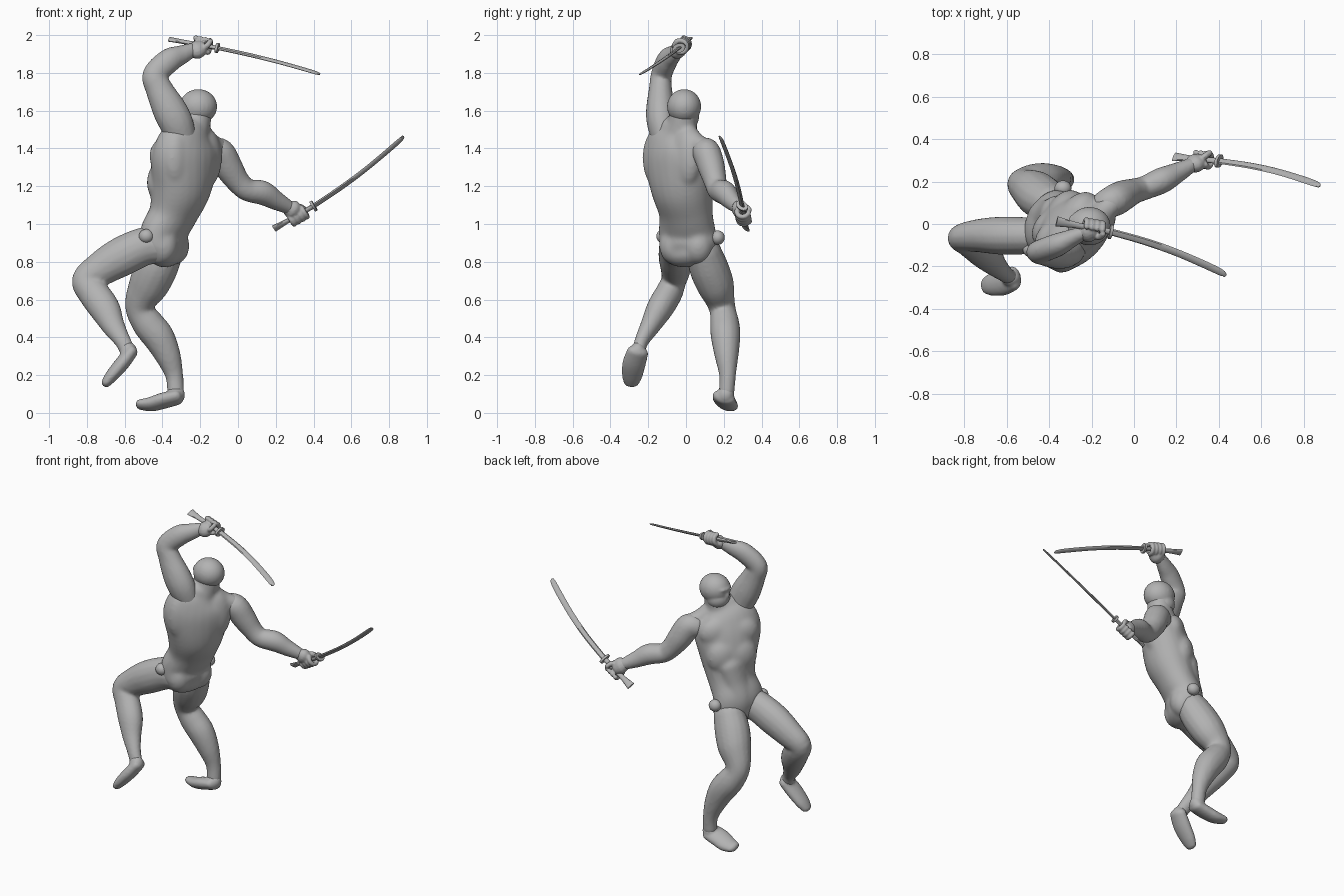
import bpy, bmesh, math
from mathutils import Vector, Matrix

if "Cube" in bpy.data.objects:
    bpy.data.objects.remove(bpy.data.objects["Cube"], do_unlink=True)

grey = bpy.data.materials.new("plain grey")
grey.use_nodes = True
grey.diffuse_color = (0.45, 0.45, 0.45, 1)
grey.node_tree.nodes["Principled BSDF"].inputs["Base Color"].default_value = grey.diffuse_color


def spline(pts, steps=5):
    """Smooth path through the points, every column interpolated."""
    p = [pts[0]] + list(pts) + [pts[-1]]
    out = []
    for a, b, c, d in zip(p, p[1:], p[2:], p[3:]):
        for k in range(steps):
            t = k / steps
            out.append([0.5 * (2 * v + (w - u) * t + (2 * u - 5 * v + 4 * w - x) * t * t
                               + (3 * v - u - 3 * w + x) * t ** 3)
                        for u, v, w, x in zip(a, b, c, d)])
    return out + [list(pts[-1])]


def tube(bm, pts, side=(0, 1, 0), flat=1.0, seg=16, dome=True):
    """Loft of ellipses; a point is x, y, z, radius or x, y, z, half width, half depth, yaw."""
    path = spline([p if len(p) > 4 else (*p[:3], p[3] * flat, p[3]) for p in pts])
    rings = []
    for i, p in enumerate(path):
        lo, hi = path[max(i - 1, 0)], path[min(i + 1, len(path) - 1)]
        t = (Vector(hi[:3]) - Vector(lo[:3])).normalized()
        s = Vector((math.cos(p[5]), math.sin(p[5]), 0)) if len(p) > 5 else Vector(side)
        s = (s - t * s.dot(t)).normalized()
        rings.append((Vector(p[:3]), s * p[3], t.cross(s) * p[4], t))
    if dome:
        for end, sign in ((0, -1), (-1, 1)):
            c, u, v, t = rings[end]
            r = min(u.length, v.length) * 0.8
            for a in (0.5, 1.0, 1.4):
                ring = (c + t * sign * r * math.sin(a), u * math.cos(a), v * math.cos(a), t)
                rings.insert(0, ring) if sign < 0 else rings.append(ring)
    loops = [[bm.verts.new(c + u * math.cos(k * math.tau / seg) + v * math.sin(k * math.tau / seg))
              for k in range(seg)] for c, u, v, t in rings]
    for a, b in zip(loops, loops[1:]):
        for k in range(seg):
            bm.faces.new((a[k], a[k - 1], b[k - 1], b[k]))
    bm.faces.new(loops[0])
    bm.faces.new(loops[-1])


def ball(bm, centre, radii, yaw=0.0):
    m = Matrix.Translation(centre) @ Matrix.Rotation(yaw, 4, 'Z') @ Matrix.Diagonal((*radii, 1))
    bmesh.ops.create_uvsphere(bm, u_segments=24, v_segments=14, radius=1, matrix=m)


def finish(bm, name, voxel=0.0, soften=5):
    bmesh.ops.recalc_face_normals(bm, faces=bm.faces)
    me = bpy.data.meshes.new(name)
    bm.to_mesh(me)
    bm.free()
    me.materials.append(grey)
    ob = bpy.data.objects.new(name, me)
    bpy.context.collection.objects.link(ob)
    if voxel:  # fuse the overlapping masses into one smooth skin
        r = ob.modifiers.new("fuse", 'REMESH')
        r.mode, r.voxel_size, r.use_smooth_shade = 'VOXEL', voxel, True
        s = ob.modifiers.new("soften", 'SMOOTH')
        s.factor, s.iterations = 0.5, soften
    else:
        bpy.ops.object.select_all(action='DESELECT')
        ob.select_set(True)
        bpy.context.view_layer.objects.active = ob
        bpy.ops.object.shade_smooth_by_angle(angle=math.radians(35))


# Torso, twisted from the hips to the shoulders
bm = bmesh.new()
tube(bm, [(-.375, .01, .84, .14, .085, 1.13), (-.385, .01, .88, .158, .106, 1.13),
          (-.395, .008, .95, .162, .112, 1.08), (-.345, 0, 1.05, .15, .12, 1.0),
          (-.305, -.02, 1.18, .174, .15, .88), (-.28, -.04, 1.34, .21, .143, .79),
          (-.265, -.045, 1.44, .19, .118, .79), (-.245, -.04, 1.50, .12, .085, .79)], seg=24)
# Neck and the slopes down to the shoulders
tube(bm, [(-.25, -.04, 1.45, .09), (-.225, -.02, 1.53, .08), (-.21, -.01, 1.6, .076)])
tube(bm, [(-.21, -.01, 1.50, .055), (-.15, .05, 1.43, .055), (-.10, .10, 1.40, .055)])
tube(bm, [(-.22, -.03, 1.50, .055), (-.27, -.08, 1.47, .06), (-.31, -.12, 1.45, .06)])


def on_body(x, y, yaw, side, front):
    return (x + math.cos(yaw) * side - math.sin(yaw) * front,
            y + math.sin(yaw) * side + math.cos(yaw) * front)


for s in (-1, 1):
    ball(bm, (*on_body(-.278, -.04, .79, s * .08, .062), 1.36), (.11, .07, .10), .79)    # chest
    ball(bm, (*on_body(-.305, -.02, .88, s * .055, .07), 1.22), (.105, .076, .12), .88)  # ribs
    ball(bm, (*on_body(-.275, -.04, .79, s * .10, -.05), 1.35), (.10, .065, .16), .79)   # blades
    ball(bm, (*on_body(-.385, .01, 1.13, s * .07, -.02), .885), (.08, .08, .10), 1.13)   # seat
# Abdomen
tube(bm, [(-.36, .035, 1.17, .085), (-.395, .03, 1.06, .075), (-.435, .025, .95, .07),
          (-.43, .02, .86, .06)], flat=1.2)
finish(bm, "torso", .01, 16)

# Head with jaw, brow and nose
bm = bmesh.new()
ball(bm, (-.21, -.01, 1.622), (.1, .091, .092))
ball(bm, (-.235, -.008, 1.565), (.075, .078, .07))
ball(bm, (-.275, -.008, 1.64), (.04, .06, .018))
ball(bm, (-.303, -.005, 1.595), (.016, .016, .026))
finish(bm, "head", .008)

# Arms
bm = bmesh.new()
tube(bm, [(-.29, -.11, 1.43, .075), (-.325, -.13, 1.53, .09), (-.365, -.135, 1.61, .09),
          (-.42, -.135, 1.72, .072), (-.44, -.13, 1.79, .066), (-.365, -.10, 1.865, .065),
          (-.30, -.07, 1.895, .052), (-.235, -.04, 1.925, .037)], flat=.85)
finish(bm, "raised_left_arm", .01)
bm = bmesh.new()
tube(bm, [(-.14, .09, 1.38, .072), (-.095, .11, 1.375, .079), (-.05, .135, 1.30, .076),
          (0, .155, 1.225, .064), (.05, .17, 1.18, .06), (.13, .205, 1.165, .065),
          (.2, .24, 1.125, .052), (.275, .28, 1.085, .036)], flat=.95)
finish(bm, "outstretched_right_arm", .01)

# Legs
bm = bmesh.new()
tube(bm, [(-.41, -.05, .89, .10), (-.50, -.055, .88, .102), (-.62, -.055, .825, .105),
          (-.73, -.055, .76, .092), (-.803, -.065, .70, .078), (-.765, -.09, .635, .083),
          (-.705, -.14, .55, .082), (-.66, -.19, .46, .062), (-.61, -.235, .38, .044),
          (-.585, -.25, .33, .042)], flat=.86)
finish(bm, "lifted_left_leg", .01)
bm = bmesh.new()
tube(bm, [(-.385, .09, .86, .10), (-.43, .12, .77, .112), (-.472, .155, .68, .107),
          (-.513, .18, .60, .085), (-.518, .195, .54, .075), (-.475, .205, .47, .084),
          (-.42, .21, .40, .084), (-.37, .215, .30, .068), (-.338, .22, .2, .048),
          (-.33, .215, .11, .045)], flat=.93)
finish(bm, "standing_right_leg", .01)

# Feet
bm = bmesh.new()
tube(bm, [(-.565, -.255, .325, .036), (-.615, -.275, .26, .039), (-.67, -.285, .195, .034),
          (-.70, -.29, .157, .025)], flat=1.6)
ball(bm, (-.58, -.255, .325), (.046, .042, .05))
finish(bm, "left_foot", .008)
bm = bmesh.new()
tube(bm, [(-.32, .20, .082, .037), (-.39, .205, .066, .04), (-.46, .22, .046, .036),
          (-.52, .232, .044, .026)], side=(.18, .95, -.3), flat=1.65)
ball(bm, (-.33, .21, .095), (.05, .046, .05))
finish(bm, "right_foot", .008)

# Round hip studs
for name, c in (("left_hip_stud", (-.485, -.12, .935)), ("right_hip_stud", (-.335, .168, .928))):
    bm = bmesh.new()
    ball(bm, c, (.04, .037, .038))
    finish(bm, name)


def sword(name, butt, guard, tip, wide, bow):
    """Flared grip, oval guard and a curved blade with a short point."""
    butt, guard, tip, wide = (Vector(v) for v in (butt, guard, tip, wide))
    axis = (guard - butt).normalized()
    bm = bmesh.new()
    tube(bm, [(*butt.lerp(guard, t), w, d) for t, w, d in
              ((0, .026, .01), (.15, .021, .01), (.4, .015, .011), (1, .015, .011))],
         side=wide, seg=12, dome=False)
    tube(bm, [(*(guard + axis * k), .036, .025) for k in (-.007, .007)], side=wide, seg=16, dome=False)
    tube(bm, [(*(guard.lerp(tip, t) + wide.normalized() * (bow * 4 * t * (1 - t) + lift)), w, d)
              for t, w, d, lift in ((0, .017, .008, 0), (.3, .018, .008, 0), (.6, .018, .007, 0),
                                    (.95, .017, .006, 0), (1, .004, .003, -.012))],
         side=wide, seg=8, dome=False)
    finish(bm, name)


def fist(name, wrist, butt, guard, t):
    """Palm at the wrist side, four fingers and a thumb curled round the grip."""
    wrist, butt, guard = (Vector(v) for v in (wrist, butt, guard))
    axis = (guard - butt).normalized()
    mid = butt.lerp(guard, t)
    back = wrist - mid
    back = (back - axis * back.dot(axis)).normalized()
    across = axis.cross(back)
    bm = bmesh.new()
    tube(bm, [(*wrist, .036), (*(wrist.lerp(mid, .5) + back * .014), .043),
              (*(mid + back * .02), .038)], side=axis, flat=1.2)
    for k in range(4):
        c = mid + axis * (k - 1.5) * .026
        tube(bm, [(*(c + (back * math.cos(a) + across * math.sin(a)) * .033), .0145)
                  for a in (.2, 1.1, 2.0, 2.9, 3.8)], side=axis, seg=8)
    tube(bm, [(*(mid + axis * u + (back * math.cos(a) + across * math.sin(a)) * .034), .0155)
              for u, a in ((.01, -.3), (.035, -1.0), (.045, -2.0))], side=axis, seg=8)
    finish(bm, name, .005)


# Swords and the hands that hold them
high = ((-.365, .012, 1.978), (-.11, -.037, 1.932))
low = ((.19, .317, .975), (.40, .297, 1.095))
sword("raised_sword", *high, (.43, -.238, 1.795), (.33, .8, .3), .018)
sword("lowered_sword", *low, (.875, .182, 1.46), (.4, .55, -.36), .02)
fist("left_hand", (-.24, -.042, 1.918), *high, .68)
fist("right_hand", (.27, .278, 1.085), *low, .6)
